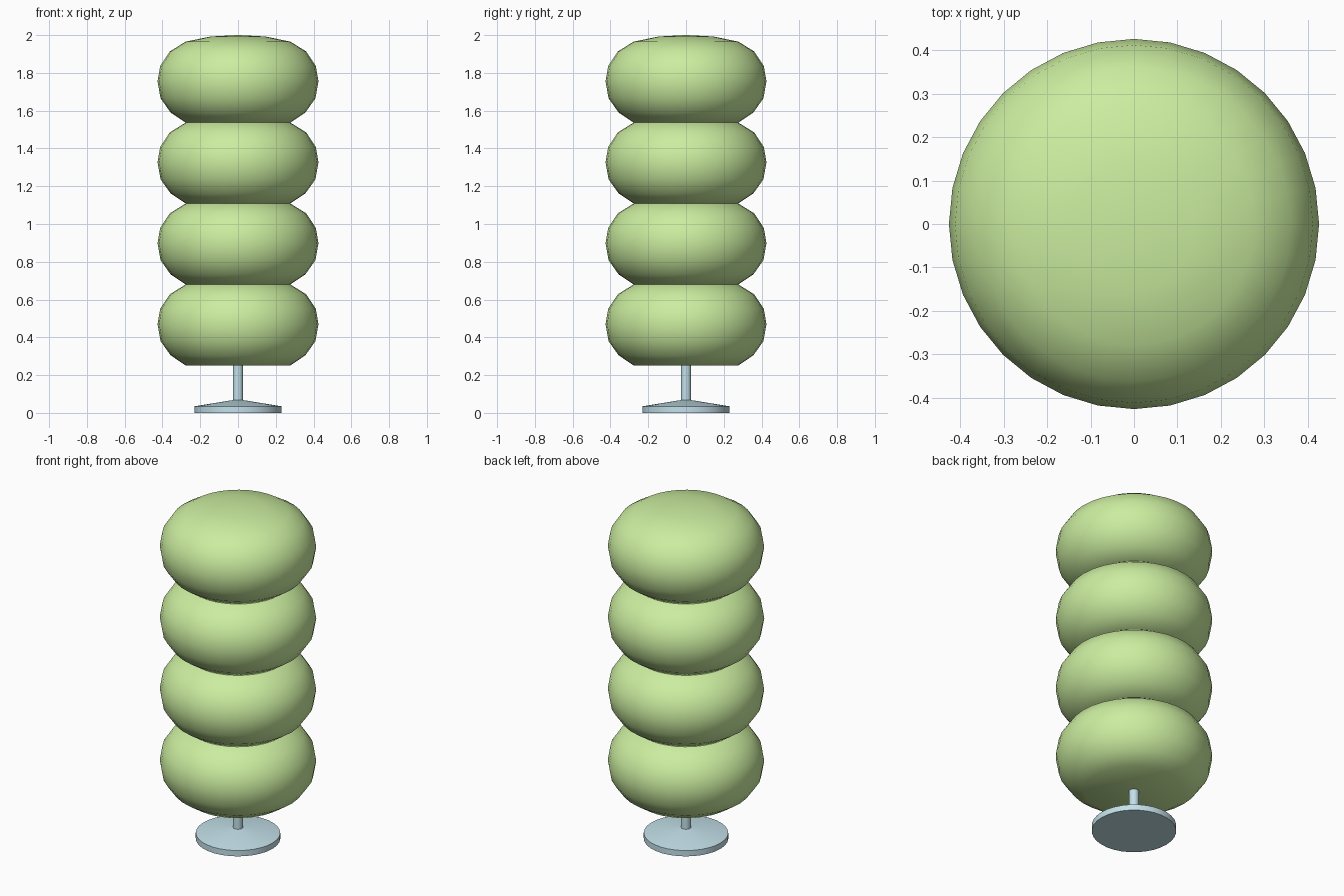
import bpy, bmesh, math

if "Cube" in bpy.data.objects:
    bpy.data.objects.remove(bpy.data.objects["Cube"])


def material(name, rgb):
    m = bpy.data.materials.new(name)
    m.diffuse_color = (*rgb, 1)
    m.use_nodes = True
    m.node_tree.nodes["Principled BSDF"].inputs["Base Color"].default_value = m.diffuse_color
    return m


def lathe(name, profile, sides, mat, z=0.0, angle=40):
    """Revolve (radius, height) points around z; radius 0 makes a pole."""
    bm = bmesh.new()
    rings = []
    for r, h in profile:
        n = 1 if r == 0 else sides
        rings.append([bm.verts.new((r * math.cos(2 * math.pi * i / sides),
                                    r * math.sin(2 * math.pi * i / sides), h))
                      for i in range(n)])
    for a, b in zip(rings, rings[1:]):
        for i in range(sides):
            j = (i + 1) % sides
            quad = [a[i % len(a)], a[j % len(a)], b[j % len(b)], b[i % len(b)]]
            bm.faces.new(list(dict.fromkeys(quad)))
    bmesh.ops.recalc_face_normals(bm, faces=bm.faces)
    me = bpy.data.meshes.new(name)
    bm.to_mesh(me)
    bm.free()
    ob = bpy.data.objects.new(name, me)
    ob.location.z = z
    me.materials.append(mat)
    bpy.context.collection.objects.link(ob)
    bpy.context.view_layer.objects.active = ob
    ob.select_set(True)
    bpy.ops.object.shade_smooth_by_angle(angle=math.radians(angle))
    ob.select_set(False)
    return ob


green = material("foliage_green", (0.60, 0.85, 0.35))
blue = material("stand_blue", (0.55, 0.75, 0.82))

# Stand: shallow conical foot and thin stem
lathe("base", [(0, 0), (0.23, 0), (0.23, 0.035), (0.026, 0.068), (0, 0.068)], 32, blue, angle=30)
lathe("stem", [(0, 0.06), (0.027, 0.06), (0.027, 0.27), (0, 0.27)], 16, blue)

# Four stacked cushions of foliage: flat underside, domed top
cushion = [(0, 0), (0.275, 0), (0.357, 0.055), (0.41, 0.13), (0.426, 0.22),
           (0.412, 0.301), (0.361, 0.378), (0.277, 0.43), (0.145, 0.457), (0, 0.465)]
for i in range(4):
    lathe(f"foliage_tier_{i + 1}", cushion, 32, green, z=0.25 + i * 0.4285, angle=60)
